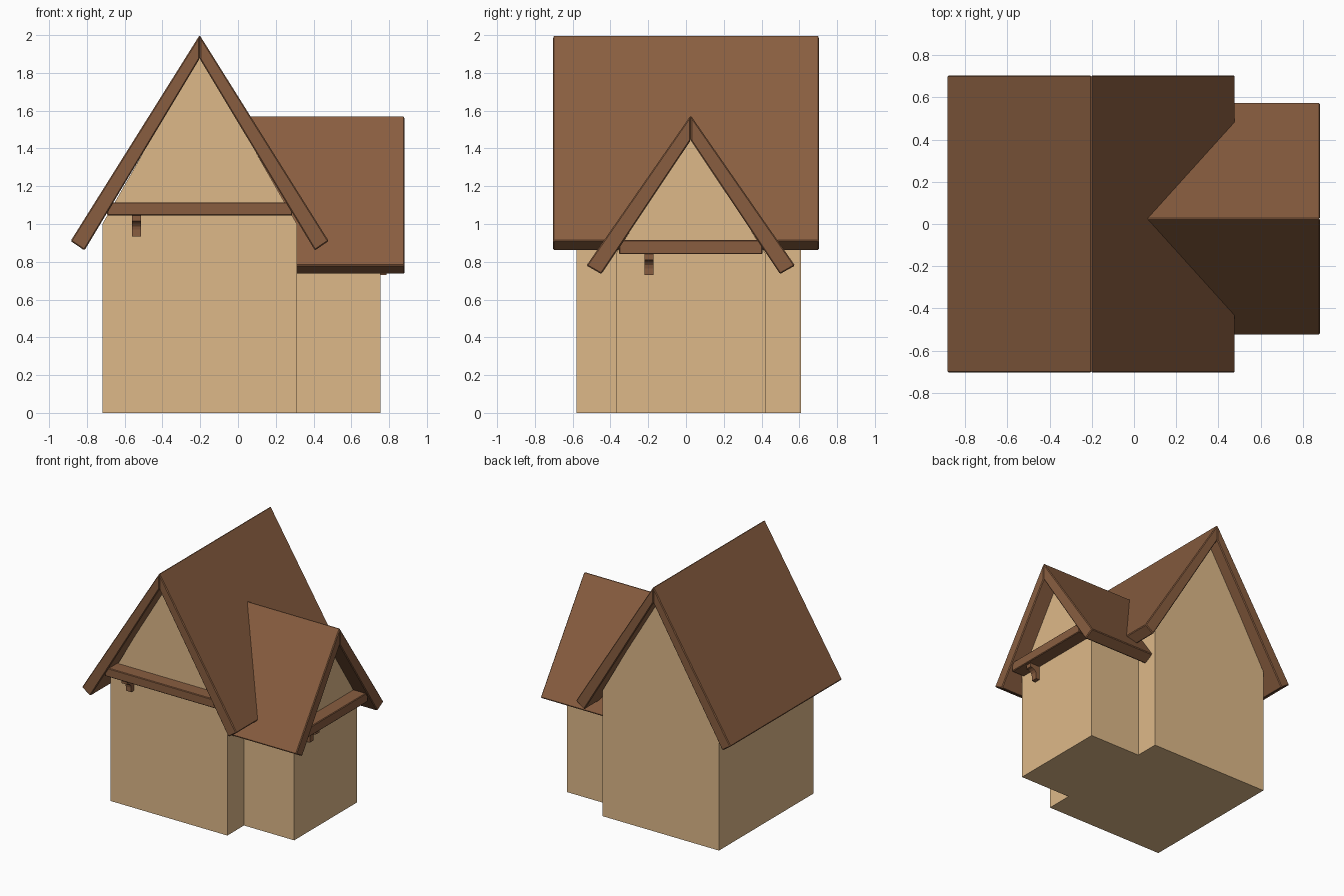
import bpy, bmesh
from math import pi, sin, cos
from mathutils import Matrix, Vector

if "Cube" in bpy.data.objects:
    bpy.data.objects.remove(bpy.data.objects["Cube"])


def material(name, rgb):
    mat = bpy.data.materials.new(name)
    mat.use_nodes = True
    mat.diffuse_color = (*rgb, 1)
    mat.node_tree.nodes["Principled BSDF"].inputs["Base Color"].default_value = (*rgb, 1)
    return mat


PLASTER = material("tan plaster", (0.73, 0.485, 0.25))
TIMBER = material("brown timber", (0.25, 0.111, 0.051))


def extrude(name, outline, start, end, to_point, place, mat, bevel=0.0):
    """Extrude a closed outline; to_point turns (a, b, depth) into a local point."""
    bm = bmesh.new()
    face = bm.faces.new([bm.verts.new(to_point(a, b, start)) for a, b in outline])
    made = bmesh.ops.extrude_face_region(bm, geom=[face])["geom"]
    step = Vector(to_point(0, 0, end)) - Vector(to_point(0, 0, start))
    bmesh.ops.translate(bm, vec=step, verts=[v for v in made if isinstance(v, bmesh.types.BMVert)])
    bmesh.ops.recalc_face_normals(bm, faces=bm.faces)
    mesh = bpy.data.meshes.new(name)
    bm.to_mesh(mesh)
    bm.free()
    mesh.materials.append(mat)
    obj = bpy.data.objects.new(name, mesh)
    obj.matrix_world = place
    bpy.context.collection.objects.link(obj)
    if bevel:
        mod = obj.modifiers.new("soft edges", 'BEVEL')
        mod.width = bevel
        mod.segments = 1
    return obj


def across(u, z, d):
    """Outline seen from the gable end, extruded front to back."""
    return (u, -d, z)


def sideways(d, z, u):
    """Outline seen from the side, extruded across the gable."""
    return (u, -d, z)


def gabled_block(name, place, half, wall_d, eave, peak, roof_d, outer, ridge, inner, inner_ridge,
                 beam_half, beam_z, bracket_u):
    # Walls with the gable in one solid
    walls = [(-half, 0), (half, 0), (half, eave), (0, peak), (-half, eave)]
    extrude(name + "_walls", walls, *wall_d, across, place, PLASTER)

    # Two roof slabs meeting at the ridge
    for side, s in (("left", 1), ("right", -1)):
        slab = [(s * u, z) for u, z in (outer, (0, ridge), (0, inner_ridge), inner)]
        extrude(f"{name}_roof_{side}", slab, *roof_d, across, place, TIMBER, 0.006)

    # Tie beam across the front gable
    front = wall_d[0]
    low, high = beam_z
    beam = [(-beam_half, low), (beam_half, low), (beam_half, high), (-beam_half, high)]
    extrude(name + "_tie_beam", beam, front - 0.01, front + 0.108, across, place, TIMBER, 0.005)

    # Curved bracket under the beam
    leg, arm, drop = 0.032, 0.085, 0.11
    curve = [(arm - (arm - leg) * sin(t), low - drop + 0.035 + 0.045 * cos(t))
             for t in (0, pi / 8, pi / 4, 3 * pi / 8, pi / 2)]
    bracket = [(-0.01, low + 0.01), (arm, low + 0.01)] + curve + [(leg, low - drop), (-0.01, low - drop)]
    bracket = [(front + d, z) for d, z in bracket]
    extrude(name + "_bracket", bracket, bracket_u - 0.024, bracket_u + 0.024,
            sideways, place, TIMBER)


# Main house, gable to the front
gabled_block("house", Matrix.Translation((-0.203, 0, 0)), 0.515, (0.58, -0.61), 1.0, 1.9,
             (0.705, -0.705), (0.683, 0.91), 2.0, (0.61, 0.86), 1.875,
             0.49, (1.045, 1.115), -0.335)

# Lower wing, gable to the side
gabled_block("wing", Matrix.Translation((0, 0.025, 0)) @ Matrix.Rotation(pi / 2, 4, 'Z'),
             0.395, (0.755, 0.2), 0.845, 1.47,
             (0.882, 0.0), (0.552, 0.78), 1.575, (0.473, 0.735), 1.443,
             0.38, (0.84, 0.915), -0.22)
